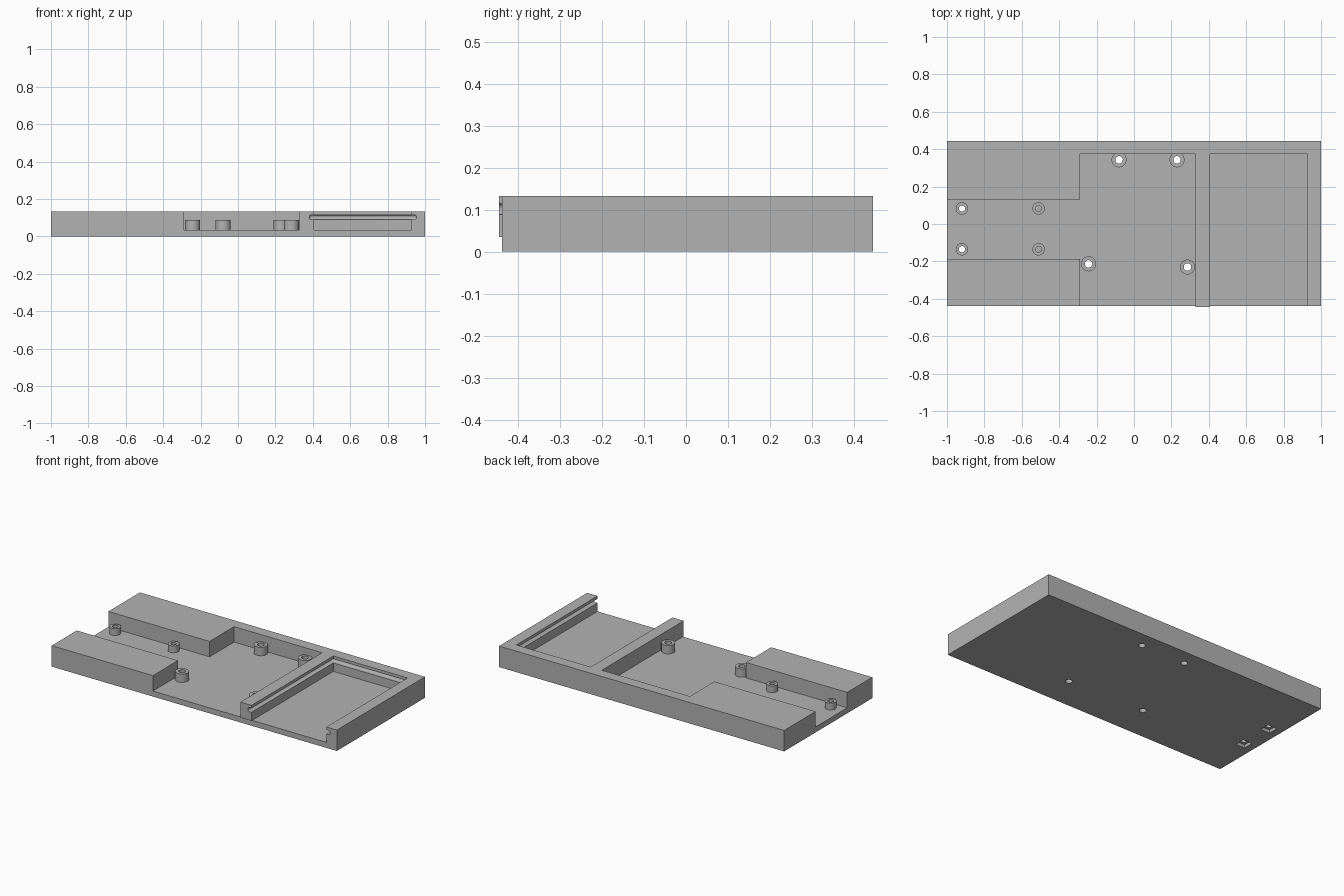
import bpy

cube = bpy.data.objects.get("Cube")
if cube:
    bpy.data.objects.remove(cube, do_unlink=True)

grey = bpy.data.materials.new("plain grey")
grey.use_nodes = True
colour = (0.45, 0.45, 0.45, 1)
grey.diffuse_color = colour
grey.node_tree.nodes["Principled BSDF"].inputs["Base Color"].default_value = colour

LEFT, RIGHT, BACK, FRONT = -1.0, 1.0, 0.445, -0.438
TOP, FLOOR = 0.133, 0.035
OUT = 0.1  # overshoot of cutters past open sides


def finish(name):
    obj = bpy.context.object
    obj.name = name
    obj.data.materials.append(grey)
    return obj


def box(name, x0, x1, y0, y1, z0, z1):
    bpy.ops.mesh.primitive_cube_add(
        size=1, location=((x0 + x1) / 2, (y0 + y1) / 2, (z0 + z1) / 2))
    bpy.context.object.scale = (x1 - x0, y1 - y0, z1 - z0)
    bpy.ops.object.transform_apply(location=True, scale=True)
    return finish(name)


def cylinder(name, x, y, radius, z0, z1):
    bpy.ops.mesh.primitive_cylinder_add(
        vertices=32, radius=radius, depth=z1 - z0, location=(x, y, (z0 + z1) / 2))
    return finish(name)


def apply(obj, modifier):
    bpy.ops.object.select_all(action='DESELECT')
    bpy.context.view_layer.objects.active = obj
    obj.select_set(True)
    bpy.ops.object.modifier_apply(modifier=modifier.name)


def combine(obj, other, operation='DIFFERENCE', keep=False):
    mod = obj.modifiers.new("combine", 'BOOLEAN')
    mod.operation = operation
    mod.solver = 'EXACT'
    mod.object = other
    apply(obj, mod)
    if not keep:
        bpy.data.objects.remove(other, do_unlink=True)


# Tray body with its three open pockets
tray = box("tray", LEFT, RIGHT, FRONT, BACK, 0, TOP)
combine(tray, box("main_pocket", -0.29, 0.328, FRONT - OUT, 0.375, FLOOR, TOP + OUT))
combine(tray, box("side_channel", LEFT - OUT, -0.2, -0.187, 0.13, FLOOR, TOP + OUT))
combine(tray, box("card_pocket", 0.406, 0.927, FRONT - OUT, 0.375, FLOOR, TOP + OUT))

# Divider end standing slightly proud of the front
combine(tray, box("divider_end", 0.328, 0.406, -0.445, FRONT + 0.02, FLOOR, TOP), 'UNION')

# Round-edged sliding groove around the card pocket
groove = box("groove", 0.381, 0.954, FRONT - OUT, 0.4, 0.089, 0.115)
bevel = groove.modifiers.new("round", 'BEVEL')
bevel.width = 0.012
bevel.segments = 4
apply(groove, bevel)
combine(tray, groove)

# Square nut recesses underneath the channel end
small_y = (0.083, -0.135)
for y in small_y:
    combine(tray, box("nut_recess", -0.952, -0.888, y - 0.032, y + 0.032, -OUT, 0.02))

# Mounting posts: name, x, y, radius, hole radius, top, hole bottom
posts = [("back_post_a", -0.08, 0.343, 0.04, 0.02, 0.088, -OUT),
         ("back_post_b", 0.23, 0.343, 0.04, 0.02, 0.088, -OUT),
         ("front_post_a", -0.243, -0.213, 0.04, 0.02, 0.088, -OUT),
         ("front_post_b", 0.286, -0.23, 0.04, 0.02, 0.088, -OUT)]
for y in small_y:
    posts.append(("channel_end_post", -0.92, y, 0.033, 0.017, 0.078, -OUT))
    posts.append(("channel_inner_post", -0.51, y, 0.033, 0.016, 0.078, FLOOR))

for name, x, y, radius, bore, top, bottom in posts:
    post = cylinder(name, x, y, radius, FLOOR - 0.005, top)
    hole = cylinder("hole", x, y, bore, bottom, TOP + OUT)
    if bottom < 0:
        combine(tray, hole, keep=True)
    combine(post, hole)
    bpy.ops.object.shade_smooth_by_angle()

bpy.ops.object.select_all(action='DESELECT')
bpy.context.view_layer.objects.active = tray
tray.select_set(True)
bpy.ops.object.shade_smooth_by_angle()
